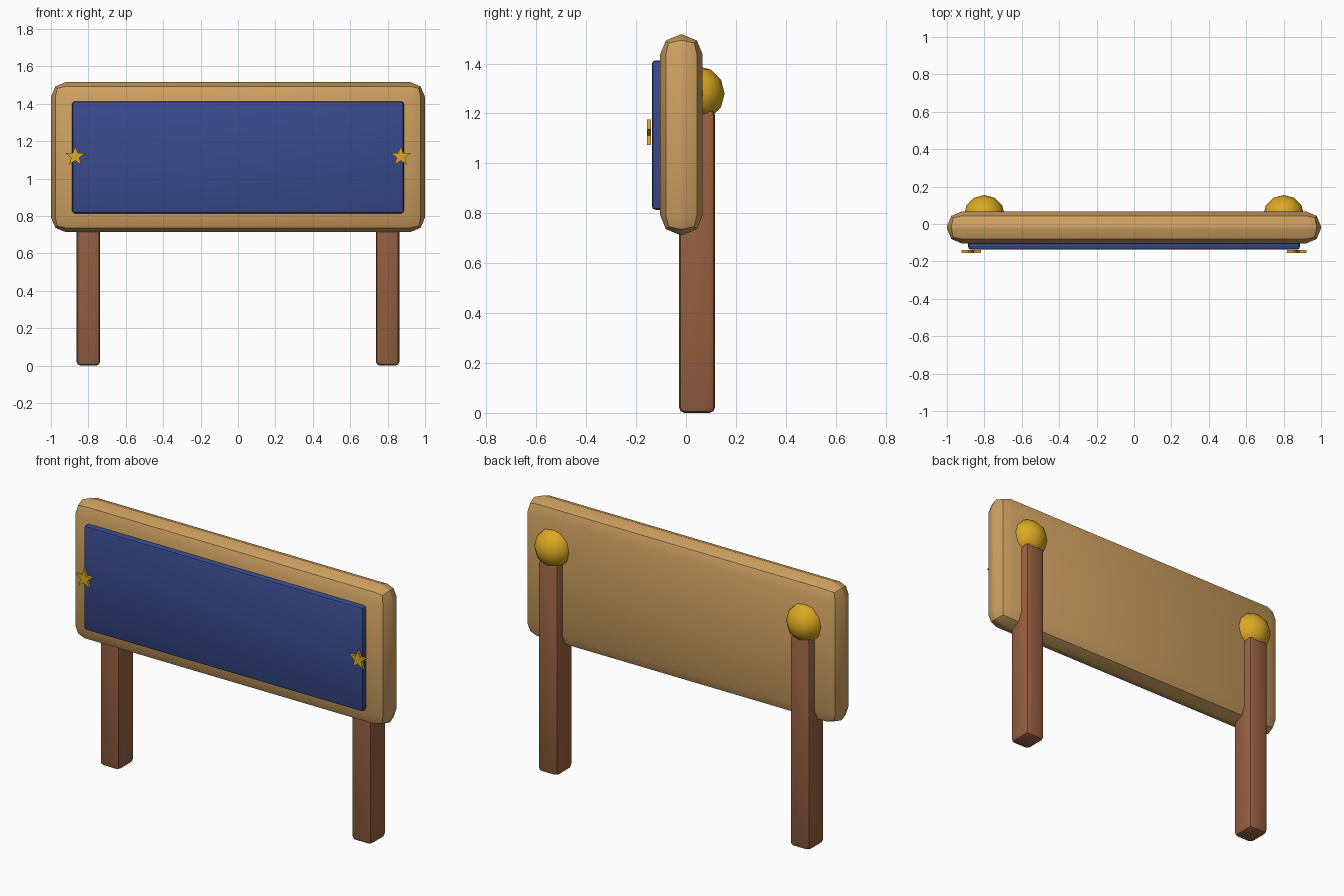
import bpy, bmesh, math

if "Cube" in bpy.data.objects:
    bpy.data.objects.remove(bpy.data.objects["Cube"])


def material(name, srgb):
    m = bpy.data.materials.new(name)
    lin = [((c / 255 + 0.055) / 1.055) ** 2.4 for c in srgb]
    m.diffuse_color = (*lin, 1)
    m.use_nodes = True
    m.node_tree.nodes["Principled BSDF"].inputs["Base Color"].default_value = m.diffuse_color
    return m


TAN = material("tan wood", (207, 161, 97))
BROWN = material("brown wood", (152, 97, 65))
BLUE = material("blue panel", (57, 74, 141))
GOLD = material("gold", (218, 168, 34))


def finish(bm, name, mat, smooth_angle=None):
    me = bpy.data.meshes.new(name)
    bmesh.ops.recalc_face_normals(bm, faces=bm.faces[:])
    bm.to_mesh(me)
    bm.free()
    ob = bpy.data.objects.new(name, me)
    bpy.context.collection.objects.link(ob)
    me.materials.append(mat)
    if smooth_angle:
        bpy.ops.object.select_all(action='DESELECT')
        ob.select_set(True)
        bpy.context.view_layer.objects.active = ob
        bpy.ops.object.shade_smooth_by_angle(angle=math.radians(smooth_angle))
    return ob


def rounded_box(name, mat, x, y, z, bevel):
    """Box given by (min, max) ranges with all edges rounded in two steps."""
    bm = bmesh.new()
    bmesh.ops.create_cube(bm, size=1)
    for v in bm.verts:
        for i, (lo, hi) in enumerate((x, y, z)):
            v.co[i] = hi if v.co[i] > 0 else lo
    bmesh.ops.bevel(bm, geom=bm.edges[:], offset=bevel, segments=2,
                    profile=0.5, affect='EDGES')
    return finish(bm, name, mat, 30)


def star(name, cx, cz, r_out, r_in, y0, y1):
    """Flat five-pointed star plate facing -y."""
    bm = bmesh.new()
    ring = []
    for i in range(10):
        r = r_in if i % 2 else r_out
        a = math.pi / 2 + i * math.pi / 5
        ring.append(bm.verts.new((cx + r * math.cos(a), y0, cz + r * math.sin(a))))
    face = bm.faces.new(ring)
    ext = bmesh.ops.extrude_face_region(bm, geom=[face], use_keep_orig=True)
    for g in ext["geom"]:
        if isinstance(g, bmesh.types.BMVert):
            g.co.y = y1
    return finish(bm, name, GOLD)


# Sign board and its raised panel
rounded_box("board", TAN, (-1, 1), (-0.104, 0.067), (0.713, 1.516), 0.08)
rounded_box("panel", BLUE, (-0.887, 0.887), (-0.137, -0.07), (0.814, 1.413), 0.015)

# Posts, ball caps and stars on both sides
for side, s in (("left", -1), ("right", 1)):
    cx = 0.8 * s
    rounded_box(side + "_post", BROWN, (cx - 0.063, cx + 0.063),
                (-0.028, 0.116), (0, 1.215), 0.022)

    bm = bmesh.new()
    bmesh.ops.create_uvsphere(bm, u_segments=12, v_segments=6, radius=0.11)
    bmesh.ops.translate(bm, verts=bm.verts, vec=(cx, 0.045, 1.28))
    finish(bm, side + "_ball_cap", GOLD, 60)

    star(side + "_star", 0.87 * s, 1.119, 0.056, 0.023, -0.156, -0.14)
